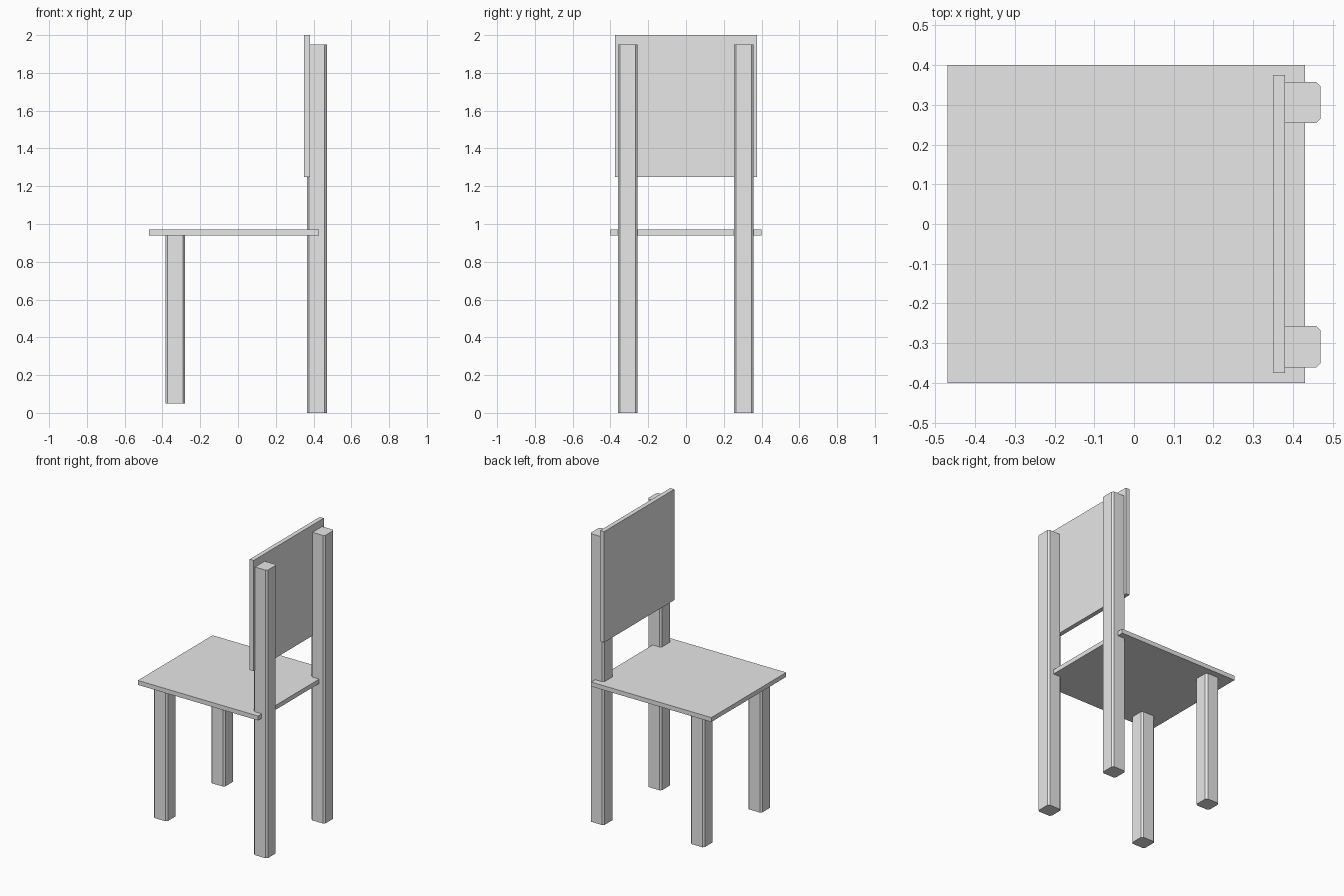
import bpy
import bmesh
from mathutils import Vector

cube = bpy.data.objects.get("Cube")
if cube:
    bpy.data.objects.remove(cube, do_unlink=True)

# Single plain finish
grey = bpy.data.materials.new("light grey")
grey.use_nodes = True
colour = (0.8, 0.8, 0.8, 1)
grey.diffuse_color = colour
grey.node_tree.nodes["Principled BSDF"].inputs["Base Color"].default_value = colour


def box(name, low, high, chamfer=0):
    """Box between two corners, optionally with chamfered upright edges."""
    low, high = Vector(low), Vector(high)
    size, centre = high - low, (low + high) / 2
    bm = bmesh.new()
    bmesh.ops.create_cube(bm, size=1)
    for v in bm.verts:
        v.co = Vector(a * b for a, b in zip(v.co, size))
    if chamfer:
        upright = [e for e in bm.edges
                   if abs(e.verts[0].co.z - e.verts[1].co.z) > size.z / 2]
        bmesh.ops.bevel(bm, geom=upright, offset=chamfer, segments=1,
                        affect='EDGES')
    mesh = bpy.data.meshes.new(name)
    bm.to_mesh(mesh)
    bm.free()
    mesh.materials.append(grey)
    obj = bpy.data.objects.new(name, mesh)
    obj.location = centre
    bpy.context.collection.objects.link(obj)
    return obj


def leg(name, x, y, bottom, top):
    half = 0.052
    return box(name, (x - half, y - half, bottom), (x + half, y + half, top), 0.011)


# Seat board and backrest panel
box("seat", (-0.47, -0.4, 0.94), (0.43, 0.4, 0.97))
box("backrest", (0.35, -0.375, 1.25), (0.38, 0.375, 2.0))

# Tall posts carry the backrest, short legs hold the open end of the seat
for side, y in (("left", 0.306), ("right", -0.309)):
    leg("tall_post_" + side, 0.418, y, 0, 1.95)
    leg("short_leg_" + side, -0.332, y, 0.05, 0.94)
